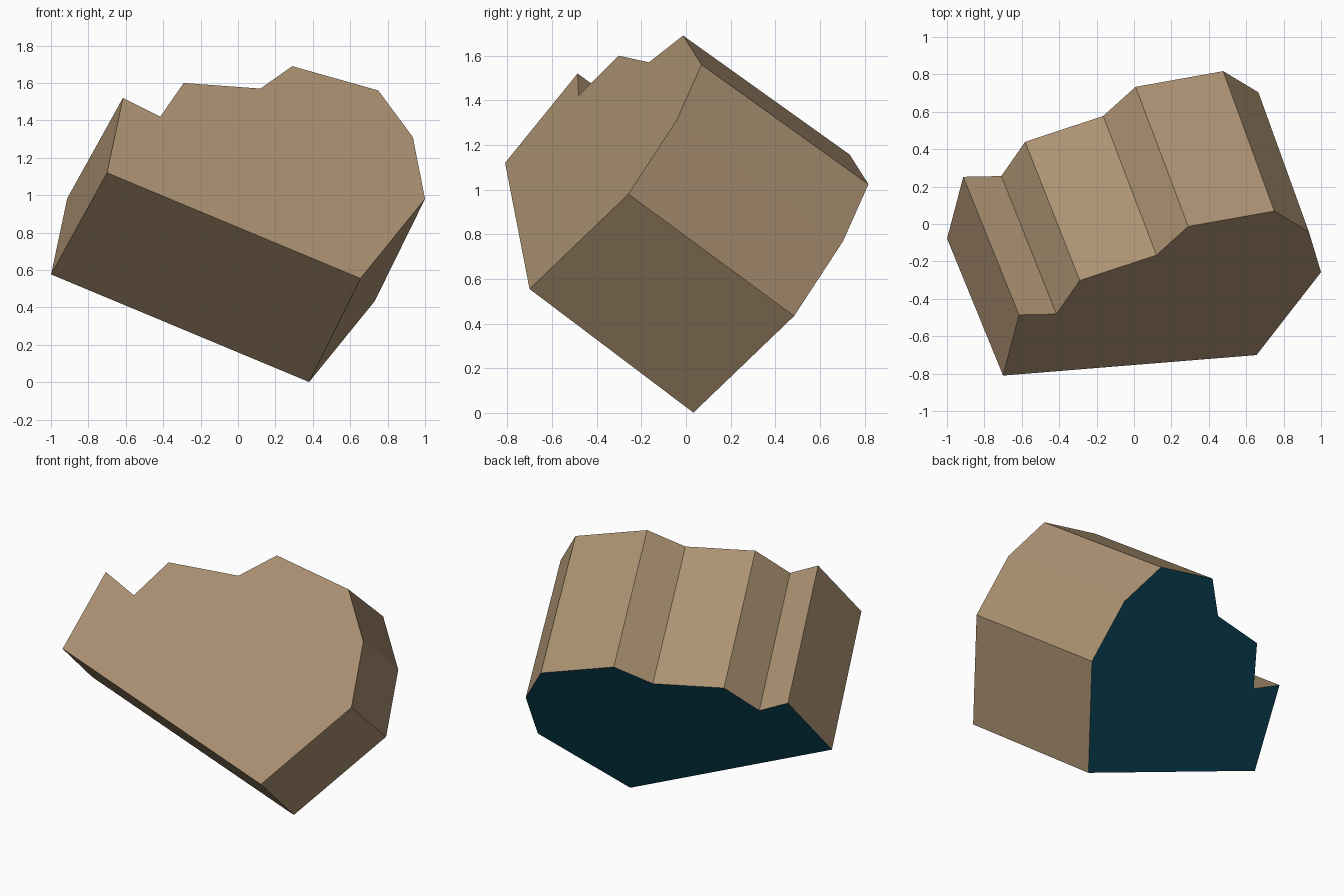
import bpy
import bmesh
from mathutils import Vector

if "Cube" in bpy.data.objects:
    bpy.data.objects.remove(bpy.data.objects["Cube"])


def material(name, rgb):
    m = bpy.data.materials.new(name)
    m.diffuse_color = (*rgb, 1.0)
    m.use_nodes = True
    m.node_tree.nodes["Principled BSDF"].inputs["Base Color"].default_value = m.diffuse_color
    return m


# Outline of the front cap, as seen from the front (x, z)
OUTLINE = [(-0.70, 1.12), (-0.615, 1.52), (-0.415, 1.42), (-0.29, 1.60),
           (0.12, 1.57), (0.29, 1.69), (0.75, 1.56), (0.935, 1.31),
           (1.0, 0.98), (0.655, 0.555)]
AXIS = Vector((-0.285, 0.74, -0.544))   # tilted extrusion direction
CENTRE = Vector((0.1, -0.37, 1.1))
FLARE = 1.018                           # the back is slightly larger


def cap_point(x, z):
    # the cap lies in a plane square to the axis
    return Vector((x, (0.285 * x + 0.54 * z) / 0.74 - 1.358, z))


# Block: front cap, back cap and sides between them
bm = bmesh.new()
front_pts = [cap_point(x, z) for x, z in OUTLINE]
back_pts = [CENTRE + (p - CENTRE) * FLARE + AXIS for p in front_pts]
front = [bm.verts.new(p) for p in front_pts]
back = [bm.verts.new(p) for p in back_pts]
bm.faces.new(front)
back_face = bm.faces.new(back[::-1])
back_face.material_index = 1
n = len(front)
for i in range(n):
    j = (i + 1) % n
    bm.faces.new((front[i], back[i], back[j], front[j]))
bmesh.ops.recalc_face_normals(bm, faces=bm.faces[:])

mesh = bpy.data.meshes.new("notched_block")
bm.to_mesh(mesh)
bm.free()
mesh.materials.append(material("tan", (0.413, 0.287, 0.168)))
mesh.materials.append(material("dark teal", (0.005, 0.095, 0.155)))
block = bpy.data.objects.new("notched_block", mesh)
bpy.context.collection.objects.link(block)
